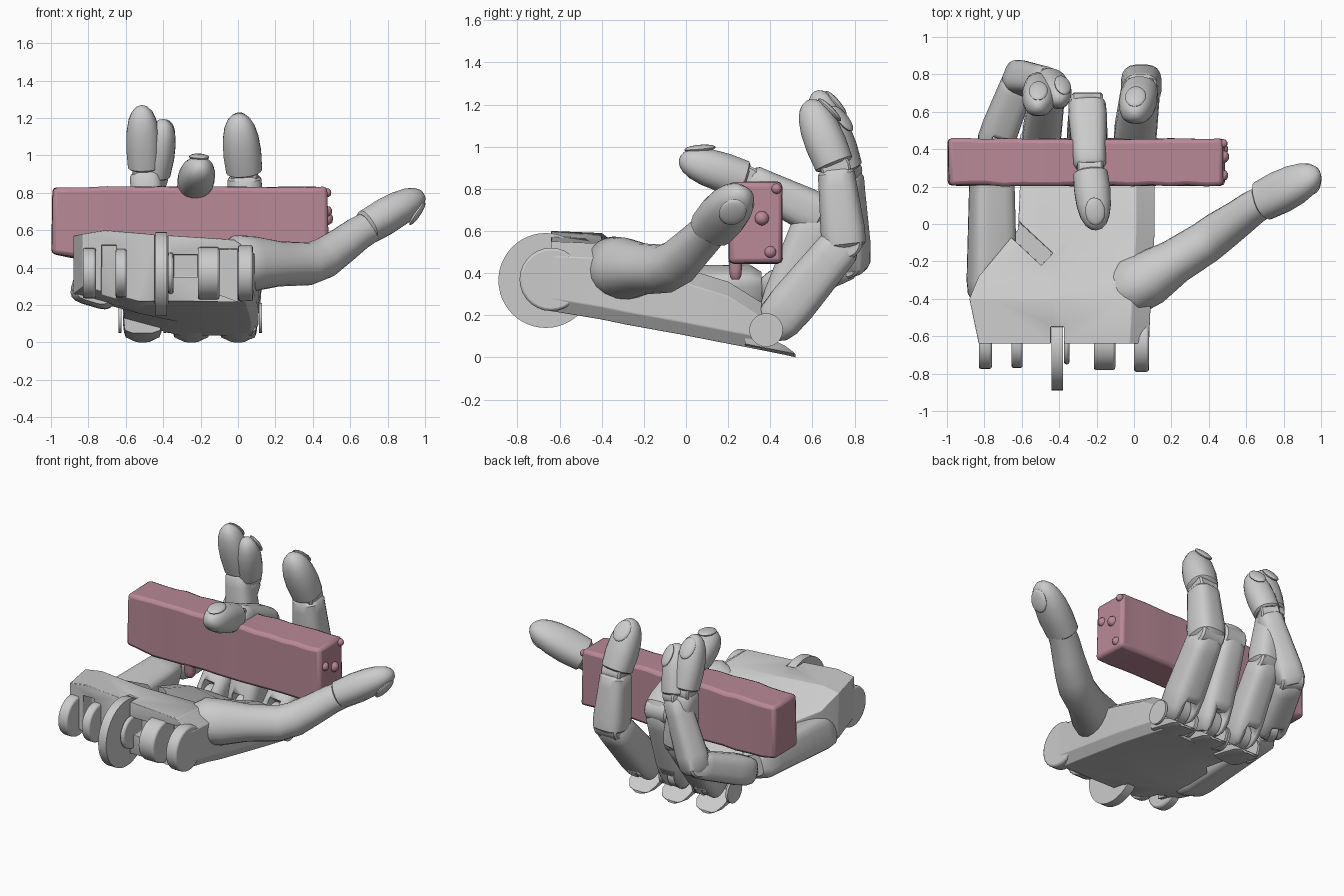
import bpy, bmesh, math, random
from mathutils import Vector, Matrix

if "Cube" in bpy.data.objects:
    bpy.data.objects.remove(bpy.data.objects["Cube"])
random.seed(3)
V = Vector


def finish(name, bm, angle=35):
    bmesh.ops.recalc_face_normals(bm, faces=bm.faces)
    me = bpy.data.meshes.new(name)
    bm.to_mesh(me)
    bm.free()
    ob = bpy.data.objects.new(name, me)
    bpy.context.collection.objects.link(ob)
    bpy.ops.object.select_all(action='DESELECT')
    ob.select_set(True)
    bpy.context.view_layer.objects.active = ob
    bpy.ops.object.shade_smooth_by_angle(angle=math.radians(angle))
    return ob


def loft(name, rings, angle=35):
    bm = bmesh.new()
    vs = [[bm.verts.new(p) for p in r] for r in rings]
    n = len(vs[0])
    for a, b in zip(vs, vs[1:]):
        for i in range(n):
            bm.faces.new((a[i], a[(i + 1) % n], b[(i + 1) % n], b[i]))
    bm.faces.new(vs[0][::-1])
    bm.faces.new(vs[-1])
    return finish(name, bm, angle)


def ring(c, side, up, w, d, power, n=20):
    out = []
    for i in range(n):
        t = 2 * math.pi * (i + .5) / n
        x, y = math.cos(t), math.sin(t)
        f = lambda q: math.copysign(abs(q) ** (2 / power), q)
        out.append(c + side * (w * f(x)) + up * (d * f(y)))
    return out


def frame(axis, side):
    a = axis.normalized()
    s = (side - a * side.dot(a)).normalized()
    return a, s, a.cross(s)


def segment(name, p, q, w, d, shape, side, power, angle=35):
    a, s, u = frame(q - p, side)
    return loft(name, [ring(p.lerp(q, t), s, u, w * k, d * k, power) for t, k in shape], angle)


def cylinder_x(name, x0, x1, y, z, r, n=28):
    bm = bmesh.new()
    m = Matrix.Translation(((x0 + x1) / 2, y, z)) @ Matrix.Rotation(math.pi / 2, 4, 'Y')
    bmesh.ops.create_cone(bm, cap_ends=True, segments=n, radius1=r, radius2=r, depth=x1 - x0, matrix=m)
    return finish(name, bm)


def cut(ob, matrix):
    bm = bmesh.new()
    bmesh.ops.create_cube(bm, size=1, matrix=matrix)
    c = finish('cutter', bm)
    c.hide_render = True
    bpy.context.view_layer.objects.active = ob
    m = ob.modifiers.new('cut', 'BOOLEAN')
    m.operation, m.object, m.solver = 'DIFFERENCE', c, 'EXACT'
    bpy.ops.object.modifier_apply(modifier=m.name)
    bpy.data.objects.remove(c)


def bevel(ob, w):
    m = ob.modifiers.new('bevel', 'BEVEL')
    m.width, m.segments, m.limit_method = w, 2, 'ANGLE'


def axes(a, s, u, loc):
    return Matrix.Translation(loc) @ Matrix((s, a, u)).transposed().to_4x4()


def joint(name, c, side, half, r):
    a, s, u = frame(V((.01, .3, 1)), side)
    s = side.normalized()
    u = s.orthogonal().normalized()
    v = s.cross(u)
    loft(name, [ring(c + s * h, u, v, r * k, r * k, 2) for h, k in
                ((-half, .85), (-half * .85, 1), (half * .85, 1), (half, .85))])


PROX = [(-.12, .6), (-.06, .85), (.05, 1), (.25, 1.03), (.8, .95), (.93, .92), (1, .75)]
MID = [(-.12, .7), (-.04, .98), (.15, 1.02), (.75, .88), (.92, .85), (.97, .72)]
TIP = [(.03, .8), (.06, .95), (.35, 1), (.6, .94), (.78, .8), (.9, .6), (.97, .36), (1, .12)]


def fingertip(name, p, q, w, d, side):
    segment(name + '_tip', p, q, w, d, TIP, side, 2.3)
    # fingernail, tilted to follow the taper
    a, s, u = frame(q - p, side)
    bm = bmesh.new()
    m = axes(a, s, u, p.lerp(q, .77) + u * d * .78) @ Matrix.Rotation(-.4, 4, 'X') \
        @ Matrix.Diagonal((w * .55, .075, .018, 1))
    bmesh.ops.create_uvsphere(bm, u_segments=20, v_segments=10, radius=1, matrix=m)
    finish(name + '_nail', bm)


def finger(name, pts, w, side=V((1, 0, 0))):
    mcp, pip, dip, tip = [V(p) for p in pts]
    ob = segment(name + '_proximal', mcp, pip, w, w, PROX, side, 3.2)
    a, s, u = frame(pip - mcp, side)
    # forked knuckle around a hinge tongue
    cut(ob, axes(a, s, u, mcp) @ Matrix.Diagonal((w * .75, .16, .4, 1)))
    joint(name + '_knuckle', mcp, s, w * .34, w * .8)
    segment(name + '_middle', pip, dip, w * .97, w * .95, MID, side, 3)
    joint(name + '_hinge', pip, side, w * .8, w * .8)
    joint(name + '_end_hinge', dip, side, w * .65, w * .65)
    fingertip(name, dip, tip, w * .93, w * .9, side)


# palm: (y, left, right, bottom, top left, top right, dip)
sections = [(-.64, -.83, .08, .22, .60, .55, 0), (-.40, -.88, .09, .18, .59, .54, 0),
            (-.28, -.83, .10, .155, .50, .50, .03), (-.03, -.62, .11, .11, .40, .43, .06),
            (.2, -.61, .11, .065, .33, .36, .05), (.36, -.61, .11, .035, .24, .26, .02)]
rings = []
for y, l, r, b, tl, tr, dip in sections:
    prof = [(l, b + .08), (l + .3, b), (r - .04, b), (r, b + .06), (r, tr - .07), (r - .1, tr),
            (l + .45 * (r - l), (tl + tr) / 2 - dip), (l + .12, tl), (l, tl - .02)]
    rings.append([V((x, y, z)) for x, z in prof])
palm = loft('palm', rings, 30)
# slanted slit beside the little finger, wrist slots and disc slot
cut(palm, Matrix.Translation((-.56, -.1, .42)) @ Matrix.Rotation(-.75, 4, 'Z') @ Matrix.Diagonal((.26, .09, .25, 1)))
for x, w, z, h in ((-.69, .08, .37, .3), (-.28, .13, .41, .12), (-.05, .1, .36, .28), (-.41, .07, .36, .6)):
    cut(palm, Matrix.Translation((x, -.62, z)) @ Matrix.Diagonal((w, .14, h, 1)))
bevel(palm, .012)

# wrist disc and hinge lugs
cylinder_x('wrist_disc', -.44, -.38, -.665, .365, .225, 48)
for i, (x0, x1, r) in enumerate(((-.83, -.76, .135), (-.655, -.595, .13), (-.375, -.345, .11),
                                 (-.215, -.1, .14), (0, .08, .15))):
    bevel(cylinder_x(f'wrist_lug_{i}', x0, x1, -.64, .37, r), .012)

# knuckle shells along the back edge of the palm
for i, x in enumerate((-.51, -.25, 0)):
    shell = []
    for y, w, z0, z1 in ((.28, .105, .05, .16), (.38, .105, .03, .1), (.47, .1, .012, .055),
                         (.51, .075, .003, .025), (.52, .04, .0, .012)):
        shell.append([V((x + s * w, y, z)) for s, z in
                      ((-1, z1), (-.9, z0 + .015), (-.5, z0), (.5, z0), (.9, z0 + .015), (1, z1))])
    loft(f'knuckle_shell_{i}', shell)
    for s in (-1, 1):
        cylinder_x(f'knuckle_tongue_{i}_{s}', x + s * .12 - .008, x + s * .12 + .008, .38, .13, .08, 20)

# little finger bone in the palm
bone = segment('little_palm_bone', V((-.76, -.42, .30)), V((-.76, .36, .33)), .125, .115,
               [(0, .75), (.06, .95), (.15, 1), (.8, .9), (.93, .88), (1, .6)], V((1, 0, -.3)), 4)

# fingers
finger('index', [(0, .43, .165), (.04, .75, .55), (.035, .71, .9), (0, .58, 1.22)], .11)
finger('middle', [(-.25, .43, .165), (-.25, .62, .68), (-.235, .29, .84), (-.2, -.03, .945)], .105)
finger('ring', [(-.5, .43, .165), (-.46, .72, .56), (-.5, .73, .92), (-.515, .62, 1.265)], .1)
finger('little', [(-.75, .42, .32), (-.61, .78, .46), (-.45, .76, .88), (-.395, .66, 1.19)], .095, V((1, -.4, -.2)))

# thumb: one smooth base and a jointed tip
side = V((.27, -.75, .41))
path = [(-.1, -.36, .42, .1), (-.02, -.34, .42, .15), (.08, -.29, .42, .145), (.22, -.2, .42, .118), (.38, -.1, .42, .112),
        (.46, -.04, .45, .108), (.56, .03, .52, .097), (.64, .09, .58, .09), (.70, .125, .615, .085)]
pts = [V(p[:3]) for p in path]
rings = []
for i, p in enumerate(pts):
    a, s, u = frame(pts[min(i + 1, len(pts) - 1)] - pts[max(i - 1, 0)], side)
    rings.append(ring(p, s, u, path[i][3], path[i][3], 2.2))
loft('thumb_base', rings, 50)
fingertip('thumb', V((.67, .115, .605)), V((.99, .275, .79)), .115, .095, side)

# held block with slightly worn faces
pink = bpy.data.materials.new('pink')
pink.diffuse_color = (.48, .25, .31, 1)
pink.use_nodes = True
pink.node_tree.nodes["Principled BSDF"].inputs["Base Color"].default_value = pink.diffuse_color
bm = bmesh.new()
bmesh.ops.create_cube(bm, size=1, matrix=Matrix.Diagonal((1.47, .25, .385, 1)))
bmesh.ops.subdivide_edges(bm, edges=[e for e in bm.edges if abs(e.verts[0].co.x - e.verts[1].co.x) > .5],
                          cuts=14, use_grid_fill=True)
bmesh.ops.translate(bm, verts=bm.verts, vec=(-.255, .33, .638))
for v in bm.verts:
    v.co += V([random.uniform(-.005, .005) for _ in range(3)])
    if v.co.z < .6:
        v.co.z += .03 * max(0, -.85 - v.co.x) / .14
    v.co.x += .012 * math.copysign(max(0, .8 - v.co.z), v.co.x) if abs(v.co.x + .255) > .7 else 0
block = finish('held_block', bm)
bevel(block, .022)
block.data.materials.append(pink)
# peg under the block and worn lumps on its end
peg = segment('block_peg', V((-.53, .235, .46)), V((-.53, .235, .37)), .035, .03,
              [(0, 1.1), (.5, 1), (.85, .9), (1, .6)], V((1, 0, 0)), 2.5)
peg.data.materials.append(pink)
for i, (y, z, r) in enumerate(((.26, .7, .03), (.36, .66, .035), (.43, .8, .025), (.4, .5, .03))):
    bm = bmesh.new()
    bmesh.ops.create_icosphere(bm, subdivisions=2, radius=r, matrix=Matrix.Translation((.475, y, z)))
    finish(f'block_lump_{i}', bm).data.materials.append(pink)
